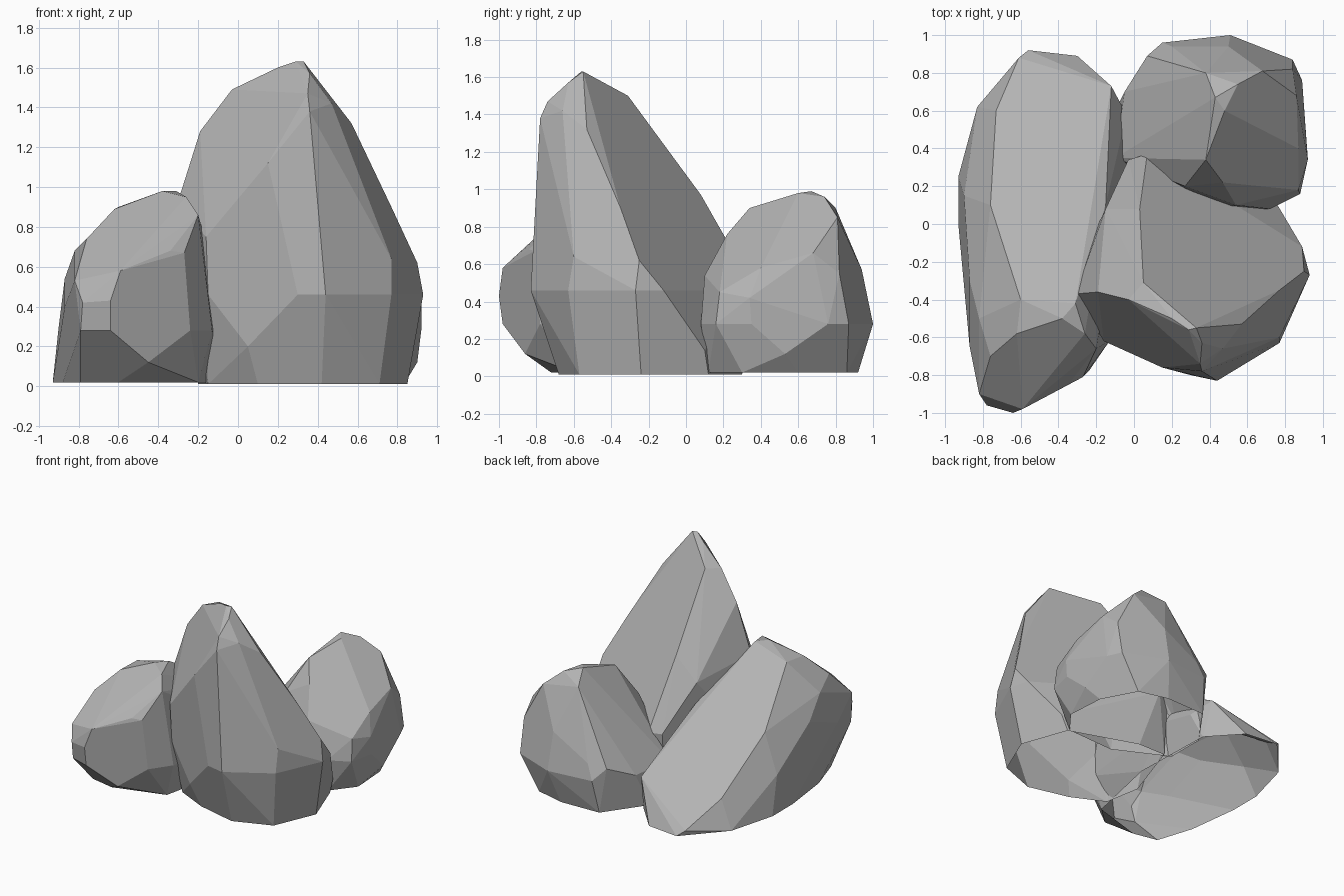
import bpy, bmesh, math

stone = bpy.data.materials.new("stone")
stone.diffuse_color = (0.45, 0.45, 0.45, 1)


def rock(name, *groups):
    """Faceted boulder: convex hull of its corner points, open underneath."""
    bm = bmesh.new()
    for group in groups:
        for p in group:
            bm.verts.new(p)
    bmesh.ops.convex_hull(bm, input=bm.verts[:])
    loose = [v for v in bm.verts if not v.link_faces]
    bmesh.ops.delete(bm, geom=loose, context='VERTS')
    bmesh.ops.recalc_face_normals(bm, faces=bm.faces[:])
    # merge near-flat facets, then remove the hidden ground face
    bmesh.ops.dissolve_limit(bm, angle_limit=math.radians(7),
                             verts=bm.verts[:], edges=bm.edges[:])
    base = [f for f in bm.faces if all(v.co.z < 0.03 for v in f.verts)]
    bmesh.ops.delete(bm, geom=base, context='FACES')
    me = bpy.data.meshes.new(name)
    bm.to_mesh(me)
    bm.free()
    me.materials.append(stone)
    ob = bpy.data.objects.new(name, me)
    bpy.context.collection.objects.link(ob)
    return ob


def ring(z, *xy):
    return [(x, y, z) for x, y in xy]


# Tall pointed rock, back face sloping down from the peak
rock("tall_rock",
     ring(0.01, (-0.15, -0.48), (0.1, -0.6), (0.42, -0.68), (0.71, -0.57), (0.85, -0.24),
          (0.72, 0.12), (0.2, 0.3), (-0.03, 0.3), (-0.2, -0.2)),
     ring(0.46, (-0.15, -0.61), (0.3, -0.8), (0.44, -0.83), (0.77, -0.63), (0.93, -0.27),
          (0.89, -0.12), (0.2, 0.31), (0.07, 0.37), (-0.03, 0.34), (-0.27, -0.17)),
     # shoulders and upper slopes
     [(0.05, -0.67, 0.2), (0.76, 0.1, 0.14), (0.91, -0.25, 0.3),
      (0.24, -0.80, 0.65), (0.77, -0.60, 0.64), (0.9, -0.25, 0.62), (-0.31, -0.37, 0.9),
      (-0.16, -0.62, 0.75), (0.15, -0.76, 1.12), (0.41, -0.82, 0.92), (0.63, -0.66, 0.92),
      (0.77, -0.35, 0.9), (-0.15, 0.08, 0.8), (0.03, 0.08, 0.97)],
     # peak ridge
     [(-0.19, -0.36, 1.28), (-0.03, -0.40, 1.49), (0.05, -0.31, 1.50), (0.2, -0.5, 1.6),
      (0.29, -0.56, 1.63), (0.33, -0.55, 1.63), (0.36, -0.63, 1.57), (0.35, -0.74, 1.47),
      (0.36, -0.78, 1.38), (0.47, -0.66, 1.42), (0.57, -0.53, 1.32)])

# Long low rock on the left, high end at the front
rock("left_rock",
     ring(0.02, (-0.79, -0.68), (-0.6, -0.72), (-0.2, -0.6), (-0.07, 0.0), (-0.09, 0.66),
          (-0.3, 0.89), (-0.56, 0.92), (-0.83, 0.62), (-0.93, 0.25), (-0.93, 0.0),
          (-0.88, -0.4)),
     # front end
     [(-0.64, -0.98, 0.28), (-0.24, -0.78, 0.28), (-0.45, -0.86, 0.12), (-0.79, -0.93, 0.28),
      (-0.64, -1.0, 0.43), (-0.78, -0.96, 0.42), (-0.82, -0.9, 0.53), (-0.59, -0.98, 0.58),
      (-0.34, -0.84, 0.68), (-0.27, -0.81, 0.67), (-0.87, -0.65, 0.4), (-0.13, -0.62, 0.28)],
     # top ridge
     [(-0.76, -0.7, 0.74), (-0.62, -0.58, 0.89), (-0.60, -0.40, 0.90), (-0.38, -0.50, 0.98),
      (-0.31, -0.42, 0.98), (-0.26, -0.58, 0.95), (-0.2, -0.66, 0.86), (-0.82, -0.5, 0.68),
      (-0.87, -0.3, 0.54)],
     # long sloping top and inner side
     [(-0.76, 0.1, 0.58), (-0.73, 0.6, 0.24), (-0.61, 0.88, 0.06), (-0.3, 0.84, 0.12),
      (-0.12, 0.73, 0.3), (-0.11, 0.55, 0.36), (-0.15, 0.1, 0.64), (-0.9, 0.15, 0.3),
      (-0.04, 0.58, 0.22), (-0.03, 0.3, 0.28)])

# Squat rock at the back right
rock("back_right_rock",
     ring(0.02, (0.84, 0.3), (0.82, 0.6), (0.68, 0.86), (0.45, 0.92), (0.12, 0.91),
          (-0.1, 0.6), (-0.1, 0.3), (0.3, 0.1), (0.7, 0.12)),
     ring(0.28, (0.92, 0.35), (0.88, 0.16), (0.72, 0.08), (0.45, 0.08), (0.89, 0.76),
          (0.84, 0.87), (0.51, 1.0), (0.15, 0.96), (-0.05, 0.7), (-0.1, 0.35)),
     [(0.9, 0.53, 0.12), (0.92, 0.34, 0.42), (0.87, 0.18, 0.45), (0.54, 0.10, 0.54),
      (0.27, 0.2, 0.65), (0.87, 0.4, 0.58), (0.86, 0.68, 0.66), (0.84, 0.82, 0.55),
      (0.5, 0.94, 0.57), (0.2, 0.94, 0.4), (0.07, 0.89, 0.37)],
     # crown
     [(0.38, 0.34, 0.90), (0.43, 0.67, 0.99), (0.38, 0.80, 0.90), (0.48, 0.60, 0.98),
      (0.47, 0.22, 0.76), (0.55, 0.74, 0.96), (0.68, 0.81, 0.85)])
